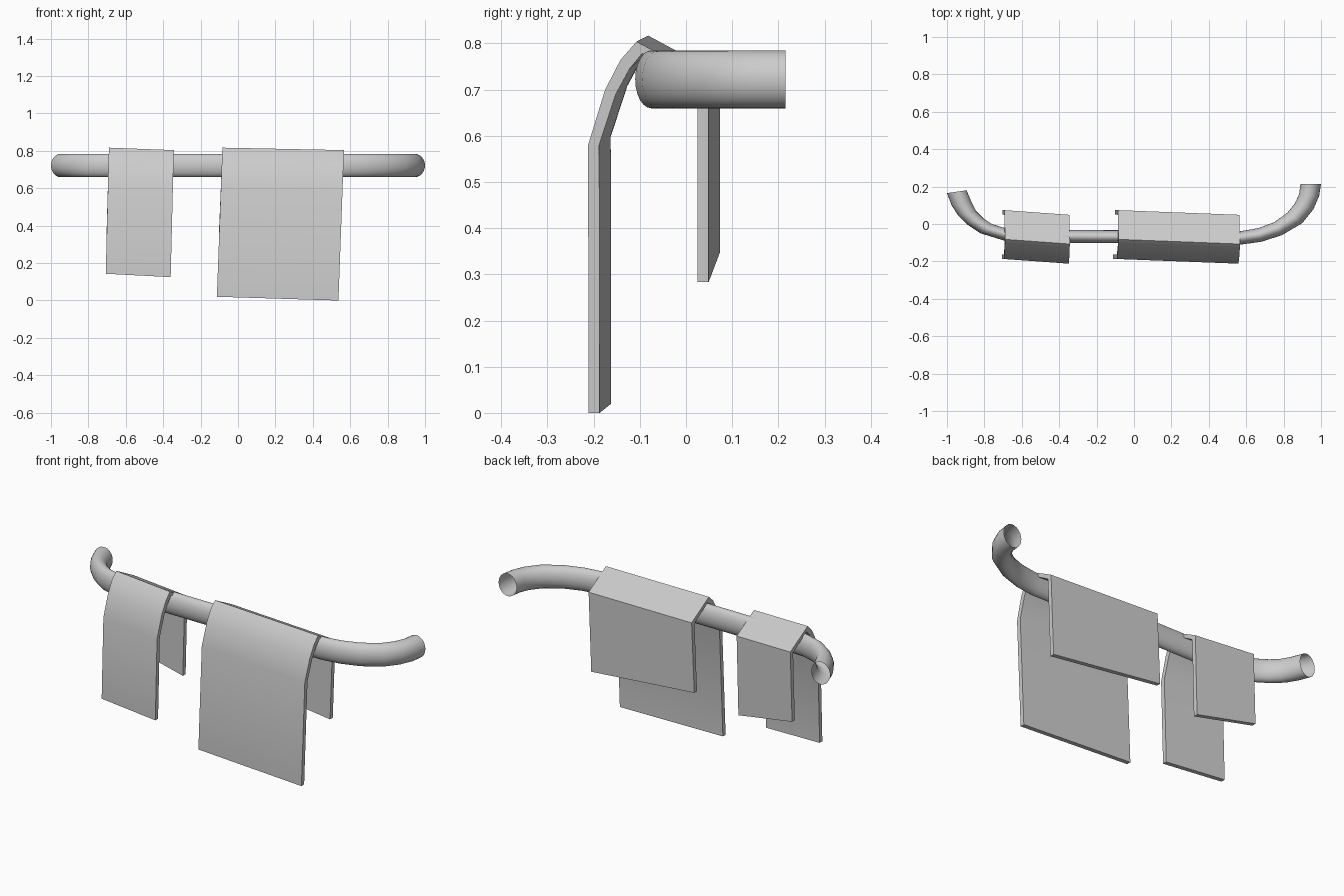
import bpy, bmesh, math

if "Cube" in bpy.data.objects:
    bpy.data.objects.remove(bpy.data.objects["Cube"])


def finish(bm, name, angle):
    bmesh.ops.recalc_face_normals(bm, faces=bm.faces[:])
    me = bpy.data.meshes.new(name)
    bm.to_mesh(me)
    bm.free()
    ob = bpy.data.objects.new(name, me)
    bpy.context.collection.objects.link(ob)
    bpy.ops.object.select_all(action='DESELECT')
    ob.select_set(True)
    bpy.context.view_layer.objects.active = ob
    bpy.ops.object.shade_smooth_by_angle(angle=math.radians(angle))
    return ob


# Open curved rail: front and back edge of each elliptical ring, seen from above
front = [(-1, .165), (-.975, .10), (-.94, .045), (-.895, 0), (-.82, -.05), (-.70, -.087), (-.5, -.1),
         (-.2, -.102), (.2, -.103), (.57, -.11), (.68, -.095), (.79, -.06), (.90, .005),
         (.96, .08), (.99, .15), (1, .215)]
back = [(-.895, .18), (-.87, .12), (-.845, .07), (-.805, .03), (-.76, 0), (-.69, -.022), (-.5, -.03),
        (-.2, -.033), (.2, -.034), (.56, -.04), (.665, -.022), (.75, .01), (.82, .06),
        (.86, .11), (.883, .16), (.89, .215)]
SIDES = 24
bm = bmesh.new()
rings = []
for (ax, ay), (bx, by) in zip(front, back):
    ring = []
    for i in range(SIDES):
        a = 2 * math.pi * i / SIDES
        t = .5 + .5 * math.cos(a)
        ring.append(bm.verts.new((bx + (ax - bx) * t, by + (ay - by) * t,
                                  .722 + .0625 * math.sin(a))))
    rings.append(ring)
for r, s in zip(rings, rings[1:]):
    for i in range(SIDES):
        j = (i + 1) % SIDES
        bm.faces.new((r[i], r[j], s[j], s[i]))
finish(bm, "towel_rail", 40)


def towel(name, x0, x1, hem, lean):
    """Draped sheet: (y, z) profile at the right end, tilted towards the left end."""
    outer = [(-.211, hem), (-.212, .58), (-.175, .70), (-.142, .764), (-.107, .804),
             (.049, .72), (.049, .283)]
    inner = [(-.187, hem), (-.188, .58), (-.152, .69), (-.122, .745), (-.095, .778),
             (.025, .707), (.025, .283)]
    n = len(outer)
    bm = bmesh.new()
    ends = []
    for x, dy, dz in ((x1, 0, 0), (x0, .025, .02 if x1 - x0 > .5 else .018)):
        loops = []
        for prof in (outer, inner):
            row = []
            for k, (y, z) in enumerate(prof):
                shift = -lean * (.81 - z) / (.81 - hem)
                rise = dz
                if dy and k == n - 1:
                    rise = .066          # slanted rear hem
                elif dy and k in (4, 5):
                    rise = .013
                row.append(bm.verts.new((x + shift, y + dy, z + rise)))
            loops.append(row)
        ends.append(loops)
    (ro, ri), (lo, li) = ends
    for k in range(n - 1):
        bm.faces.new((ro[k], ro[k + 1], lo[k + 1], lo[k]))
        bm.faces.new((ri[k], li[k], li[k + 1], ri[k + 1]))
        for o, i in ((ro, ri), (lo, li)):
            bm.faces.new((o[k], i[k], i[k + 1], o[k + 1]))
    for k in (0, n - 1):
        bm.faces.new((ro[k], lo[k], li[k], ri[k]))
    finish(bm, name, 40)


# Two towels hung over the rail
towel("large_towel", -.083, .567, .0, .03)
towel("small_towel", -.69, -.343, .125, .017)
